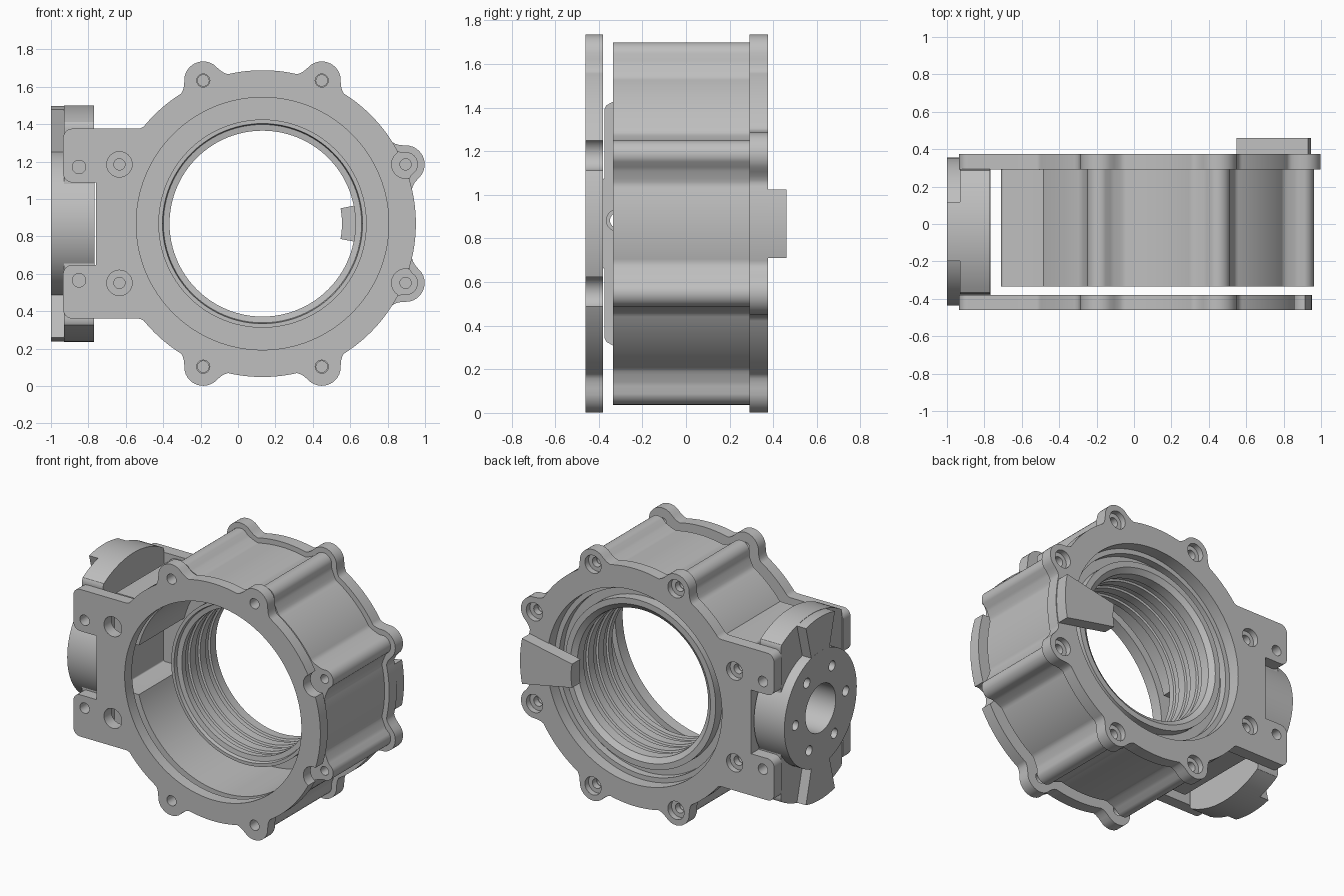
import bpy, bmesh, math
from math import sin, cos, pi, radians

if "Cube" in bpy.data.objects:
    bpy.data.objects.remove(bpy.data.objects["Cube"], do_unlink=True)

CX, CZ = 0.131, 0.868         # ring axis
BOLT_R = 0.828                # bolt circle
HUB_Y = -0.04                 # side hub centre

metal = bpy.data.materials.new("cast grey")
metal.use_nodes = True
grey = (0.52, 0.52, 0.52, 1)
metal.diffuse_color = grey
metal.node_tree.nodes["Principled BSDF"].inputs["Base Color"].default_value = grey


def make(name, bm):
    bmesh.ops.recalc_face_normals(bm, faces=bm.faces)
    mesh = bpy.data.meshes.new(name)
    bm.to_mesh(mesh)
    bm.free()
    mesh.materials.append(metal)
    ob = bpy.data.objects.new(name, mesh)
    bpy.context.collection.objects.link(ob)
    return ob


def prism(name, pts, a, b, axis="y"):
    """Extrude a 2D outline between a and b along an axis."""
    bm = bmesh.new()
    place = (lambda u, v, t: (u, t, v)) if axis == "y" else (lambda u, v, t: (t, u, v))
    lo = [bm.verts.new(place(u, v, a)) for u, v in pts]
    hi = [bm.verts.new(place(u, v, b)) for u, v in pts]
    bm.faces.new(lo)
    bm.faces.new(hi[::-1])
    n = len(pts)
    for i in range(n):
        j = (i + 1) % n
        bm.faces.new((lo[i], hi[i], hi[j], lo[j]))
    return make(name, bm)


def circle(u, v, r, n=48):
    return [(u + r * cos(2 * pi * i / n), v + r * sin(2 * pi * i / n)) for i in range(n)]


def arc(u, v, r, start, end, n=12):
    steps = [radians(start + (end - start) * i / n) for i in range(n + 1)]
    return [(u + r * cos(t), v + r * sin(t)) for t in steps]


def round_rect(x0, x1, z0, z1, r):
    corners = [(x1 - r, z1 - r), (x0 + r, z1 - r), (x0 + r, z0 + r), (x1 - r, z0 + r)]
    return [p for k, (x, z) in enumerate(corners) for p in arc(x, z, r, 90 * k, 90 * k + 90, 6)]


def lobed(radius, lobe, angles, blend):
    """Disc outline with round lobes and filled-in concave corners."""
    n = 360
    rs = []
    for i in range(n):
        r = radius
        for a in angles:
            d = radians(i - a)
            h = lobe ** 2 - (BOLT_R * sin(d)) ** 2
            if h > 0 and cos(d) > 0:
                r = max(r, BOLT_R * cos(d) + h ** 0.5)
        rs.append(r)
    out = []
    for i in range(n):
        mean = sum(rs[(i + k) % n] for k in range(-blend, blend + 1)) / (2 * blend + 1)
        r = max(rs[i], mean)
        out.append((CX + r * cos(radians(i)), CZ + r * sin(radians(i))))
    return out


def boolean(ob, other, op):
    mod = ob.modifiers.new("bool", "BOOLEAN")
    mod.operation, mod.solver, mod.object = op, "EXACT", other
    bpy.context.view_layer.objects.active = ob
    bpy.ops.object.modifier_apply(modifier=mod.name)
    bpy.data.objects.remove(other, do_unlink=True)


def add(ob, pts, a, b, axis="y"):
    boolean(ob, prism("extra", pts, a, b, axis), "UNION")


def cut(ob, pts, a, b, axis="y"):
    boolean(ob, prism("cutter", pts, a, b, axis), "DIFFERENCE")


def bolt(angle):
    return CX + BOLT_R * cos(radians(angle)), CZ + BOLT_R * sin(radians(angle))


def lathe(name, profile, n=96):
    """Revolve a closed (radius, y) profile around the ring axis."""
    bm = bmesh.new()
    rings = [[bm.verts.new((CX + r * cos(2 * pi * i / n), y, CZ + r * sin(2 * pi * i / n)))
              for i in range(n)] for r, y in profile]
    for k, ring in enumerate(rings):
        nxt = rings[(k + 1) % len(rings)]
        for i in range(n):
            j = (i + 1) % n
            bm.faces.new((ring[i], ring[j], nxt[j], nxt[i]))
    return make(name, bm)


ALL = [22.5 + 45 * k for k in range(8)]
SIDE = [157.5, 202.5]                       # bolts in the bracket
FREE = [a for a in ALL if a not in SIDE]
RIGHT = [22.5, 337.5]


# Flange plates with bracket ears
def flange(name, y0, y1, angles):
    ob = prism(name, lobed(0.82, 0.102, angles, 2), y0, y1)
    add(ob, round_rect(-0.76, -0.3, 0.38, 1.36, 0.01), y0, y1)
    for s in (1, -1):
        z0, z1 = sorted((CZ + s * 0.22, CZ + s * 0.508))
        add(ob, round_rect(-0.935, -0.4, z0, z1, 0.05), y0, y1)
        web = [(-0.58, 0.5), (-0.52, 0.51), (-0.48, 0.53), (-0.45, 0.565), (-0.39, 0.632),
               (-0.3, 0.4), (-0.5, 0.4)]
        add(ob, [(x, CZ + s * z) for x, z in web], y0, y1)
        cut(ob, circle(-0.85, CZ + s * 0.303, 0.036, 24), y0 - 0.1, y1 + 0.1)
    return ob


front_flange = flange("front_flange", -0.46, -0.38, [a for a in FREE if a not in RIGHT])
cut(front_flange, circle(CX, CZ, 0.675, 128), -0.6, -0.2)
for a in ALL:
    size = 0.075 if a in RIGHT else 0.068 if a in SIDE else 0.035
    cut(front_flange, circle(*bolt(a), size, 32), -0.6, -0.2)

back_flange = flange("back_flange", 0.291, 0.375, FREE)
cut(back_flange, circle(CX, CZ, 0.668, 128), 0.2, 0.5)
for a in ALL:
    cut(back_flange, circle(*bolt(a), 0.033, 24), 0.2, 0.5)
    cut(back_flange, circle(*bolt(a), 0.062, 32), 0.335, 0.5)

# Housing with bolt columns, open at the front, recessed at the back
housing = prism("housing", lobed(0.785, 0.066, FREE, 4), -0.335, 0.291)
add(housing, round_rect(-0.71, -0.3, 0.385, 1.355, 0.02), -0.335, 0.291)
cut(housing, circle(CX, CZ, 0.675, 128), -0.5, 0.16)
cut(housing, circle(CX, CZ, 0.635, 128), 0.24, 0.5)
cut(housing, circle(CX, CZ, 0.55, 128), 0.1, 0.5)
cut(housing, round_rect(-0.68, -0.4, CZ - 0.17, CZ + 0.17, 0.01), -0.5, 0.16)
for a in ALL:
    cut(housing, circle(*bolt(a), 0.03, 24), -0.5, -0.15)
    cut(housing, circle(*bolt(a), 0.03, 24), 0.2, 0.5)

# Sleeve with shallow grooves
profile = [(0.535, -0.12), (0.557, -0.12), (0.557, 0.2), (0.575, 0.2), (0.575, 0.31),
           (0.535, 0.31), (0.5, 0.285)]
for y in (0.22, 0.11, 0.0):
    profile += [(0.497, y), (0.51, y - 0.005), (0.51, y - 0.045), (0.497, y - 0.05)]
profile += [(0.497, -0.09), (0.53, -0.095)]
inner_sleeve = lathe("inner_sleeve", profile)

# Tapered stop tab on the back
tab = arc(CX, CZ, 0.815, -11.1, 11.1) + arc(CX, CZ, 0.425, 11.1, -11.1)
stop_tab = prism("stop_tab", tab, 0.37, 0.46)

# Side hub: round boss, flat-sided disc and two flared key bars
side_hub = prism("side_hub", circle(HUB_Y, CZ, 0.395, 96), -1.0, -0.768, "x")
disc = [(HUB_Y + max(-0.333, min(0.333, u)), v) for u, v in circle(0, CZ, 0.632, 128)]
add(side_hub, disc, -0.93, -0.769, "x")
for mid in (90, 270):
    bar = arc(HUB_Y, CZ, 0.63, mid - 14.5, mid + 14.5) + [(HUB_Y, CZ)]
    add(side_hub, bar, -0.999, -0.9, "x")
cut(side_hub, circle(HUB_Y, CZ, 0.165), -1.1, -0.6, "x")
for u, v in arc(HUB_Y, CZ, 0.275, 57, 357, 5):
    cut(side_hub, circle(u, v, 0.034, 24), -1.1, -0.6, "x")
    cut(side_hub, circle(u, v, 0.05, 32), -0.85, -0.6, "x")

# Shading
parts = [front_flange, back_flange, housing, inner_sleeve, stop_tab, side_hub]
bpy.ops.object.select_all(action="DESELECT")
for ob in parts:
    ob.select_set(True)
bpy.context.view_layer.objects.active = housing
bpy.ops.object.shade_smooth_by_angle(angle=radians(30))
